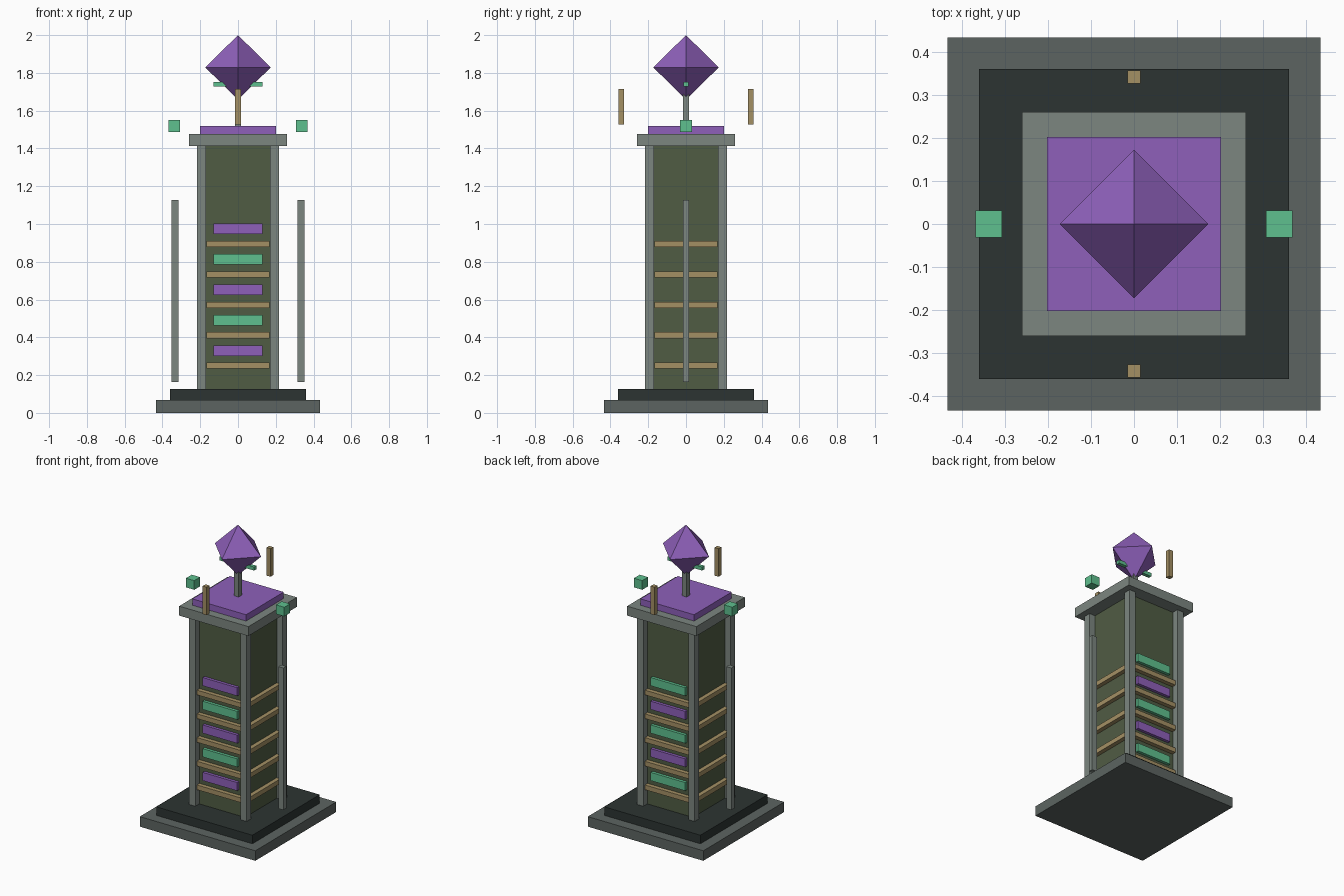
import bpy, bmesh

if "Cube" in bpy.data.objects:
    bpy.data.objects.remove(bpy.data.objects["Cube"])


def material(name, hex_rgb):
    def linear(c):
        return c / 12.92 if c <= 0.04045 else ((c + 0.055) / 1.055) ** 2.4
    m = bpy.data.materials.new(name)
    m.diffuse_color = [linear(int(hex_rgb[i:i + 2], 16) / 255) for i in (0, 2, 4)] + [1]
    m.use_nodes = True
    m.node_tree.nodes["Principled BSDF"].inputs["Base Color"].default_value = m.diffuse_color
    return m


STONE = material("stone", "5C6461")
DARK = material("dark_stone", "2C3432")
STEEL = material("pale_stone", "7C8680")
OLIVE = material("olive", "505C44")
TAN = material("tan", "A49064")
PURPLE = material("purple", "8E60BA")
GREEN = material("green", "5FC08F")


def finish(name, bm, mat):
    mesh = bpy.data.meshes.new(name)
    bm.to_mesh(mesh)
    bm.free()
    mesh.materials.append(mat)
    ob = bpy.data.objects.new(name, mesh)
    bpy.context.collection.objects.link(ob)
    return ob


def box(name, x, y, z, mat):
    """Box given by its (min, max) range on each axis."""
    bm = bmesh.new()
    bmesh.ops.create_cube(bm, size=1)
    for v in bm.verts:
        v.co = [r[0] + (c + 0.5) * (r[1] - r[0]) for c, r in zip(v.co, (x, y, z))]
    return finish(name, bm, mat)


def square(name, half, z0, z1, mat):
    return box(name, (-half, half), (-half, half), (z0, z1), mat)


def span(centre, half):
    return (centre - half, centre + half)


# Stepped base, shaft and cap
square("base", 0.434, 0, 0.068, STONE)
square("plinth", 0.361, 0.068, 0.126, DARK)
square("shaft", 0.174, 0.126, 1.413, OLIVE)
square("cap", 0.26, 1.413, 1.477, STEEL)
square("cap_slab", 0.202, 1.477, 1.52, PURPLE)

# Corner posts
for sx in (-1, 1):
    for sy in (-1, 1):
        box("corner_post", span(sx * 0.193, 0.024), span(sy * 0.193, 0.024),
            (0.126, 1.413), STEEL)

# Bands on all four sides, panels with alternating colours on front and back
for i in range(5):
    zb = span(0.25 + 0.161 * i, 0.016)
    zp = span(0.33 + 0.161 * i, 0.028)
    for s in (-1, 1):
        box("front_back_band", (-0.166, 0.166), span(s * 0.187, 0.016), zb, TAN)
        box("side_band", span(s * 0.187, 0.016), (-0.166, 0.166), zb, TAN)
        colour = PURPLE if (i % 2 == 0) == (s < 0) else GREEN
        box("panel", (-0.13, 0.13), span(s * 0.182, 0.012), zp, colour)

# Floating side rods, cubes and upright slivers
for s in (-1, 1):
    box("side_rod", span(s * 0.333, 0.019), (-0.016, 0.016), (0.163, 1.127), STEEL)
    box("floating_cube", span(s * 0.338, 0.031), (-0.031, 0.031), (1.488, 1.55), GREEN)
    box("floating_sliver", (-0.015, 0.015), span(s * 0.342, 0.015), (1.526, 1.716), TAN)

# Stem, cross bar and crystal
square("crystal_stem", 0.017, 1.52, 1.72, STEEL)
box("cross_bar", (-0.13, 0.13), (-0.012, 0.012), (1.728, 1.752), GREEN)
bm = bmesh.new()
R, ZC = 0.173, 1.829
ring = [bm.verts.new(p) for p in ((R, 0, ZC), (0, R, ZC), (-R, 0, ZC), (0, -R, ZC))]
top, bottom = bm.verts.new((0, 0, 2.0)), bm.verts.new((0, 0, ZC * 2 - 2))
for a, b in zip(ring, ring[1:] + ring[:1]):
    bm.faces.new((a, b, top))
    bm.faces.new((b, a, bottom))
finish("crystal", bm, PURPLE)
